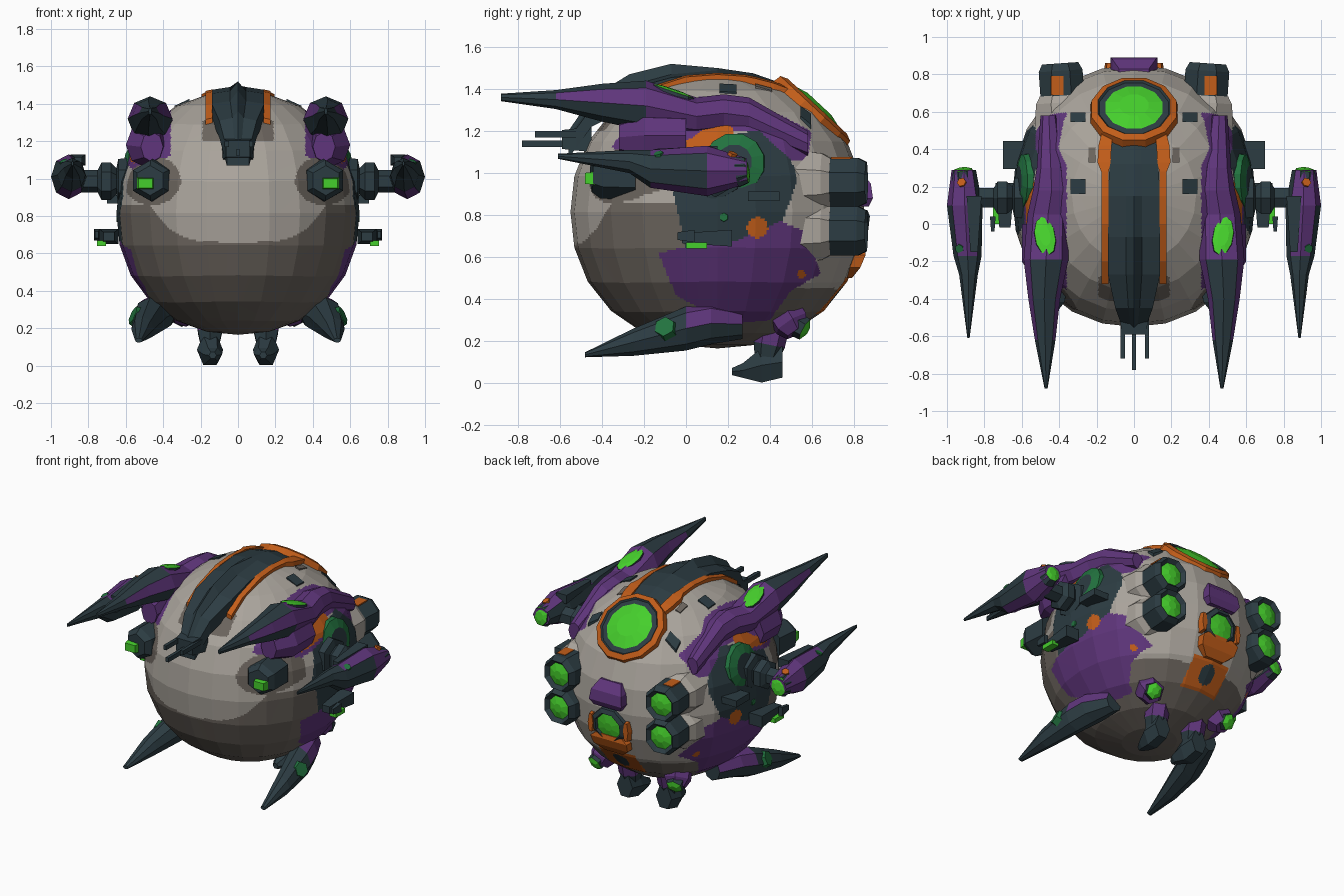
import bpy, bmesh, math
from mathutils import Vector

if "Cube" in bpy.data.objects:
    bpy.data.objects.remove(bpy.data.objects["Cube"], do_unlink=True)

PALETTE = {
    "light_grey": (0.40, 0.37, 0.33), "dark_grey": (0.15, 0.13, 0.112),
    "purple": (0.115, 0.036, 0.20), "slate": (0.025, 0.045, 0.055),
    "orange": (0.54, 0.11, 0.01), "bright_green": (0.06, 0.62, 0.025),
    "dark_green": (0.016, 0.17, 0.05)}
NAMES = list(PALETTE)
MATS = []
for key, rgb in PALETTE.items():
    m = bpy.data.materials.new(key)
    m.use_nodes = True
    m.diffuse_color = (*rgb, 1)
    bsdf = m.node_tree.nodes["Principled BSDF"]
    bsdf.inputs["Base Color"].default_value = (*rgb, 1)
    bsdf.inputs["Roughness"].default_value = 0.8
    MATS.append(m)

CENTRE, RADII, POWER = Vector((0, 0.15, 0.815)), Vector((0.65, 0.7, 0.65)), 2.15


def finish(name, bm, mirror=False):
    bmesh.ops.recalc_face_normals(bm, faces=bm.faces)
    mesh = bpy.data.meshes.new(name)
    bm.to_mesh(mesh)
    bm.free()
    for m in MATS:
        mesh.materials.append(m)
    ob = bpy.data.objects.new(name, mesh)
    bpy.context.collection.objects.link(ob)
    if mirror:
        ob.modifiers.new("Mirror", "MIRROR").use_mirror_merge = False
    return ob


def loft(name, rings, colour, mirror=False):
    """Skin a row of rings; colour is a name or a rule of band number and normal."""
    bm = bmesh.new()
    rows = [[bm.verts.new(p) for p in r] for r in rings]
    bands = {bm.faces.new(rows[0][::-1]): -1, bm.faces.new(rows[-1]): len(rows) - 1}
    n = len(rows[0])
    for i, (a, b) in enumerate(zip(rows, rows[1:])):
        for k in range(n):
            bands[bm.faces.new((a[k], a[(k + 1) % n], b[(k + 1) % n], b[k]))] = i
    bmesh.ops.recalc_face_normals(bm, faces=bm.faces)
    for f, i in bands.items():
        f.normal_update()
        f.material_index = NAMES.index(colour if isinstance(colour, str) else colour(i, f.normal))
    return finish(name, bm, mirror)


def blade(name, sections, colour, sides=8, mirror=True):
    """Sections are y, x, z, half width, half height."""
    rings = [[Vector((x + w * math.cos(a), y, z + h * math.sin(a)))
              for a in (math.tau * k / sides for k in range(sides))]
             for y, x, z, w, h in sections]
    return loft(name, rings, colour, mirror)


def turned(name, origin, axis, profile, colours, sides=8, mirror=False, squash=1.0):
    """Profile is distance along axis and radius; one colour per band, then the end cap."""
    q = Vector(axis).to_track_quat("Z", "Y")
    rings = [[Vector(origin) + q @ Vector((r * squash * math.cos(a), r * math.sin(a), t))
              for a in (math.tau * (k + 0.5) / sides for k in range(sides))]
             for t, r in profile]
    rule = colours if isinstance(colours, str) else (lambda i, n: colours[max(i, 0)])
    return loft(name, rings, rule, mirror)


def box(name, centre, size, colour, taper=1.0, mirror=False):
    """Block along y whose front end is scaled by taper."""
    x, y, z = centre
    w, d, h = (s / 2 for s in size)
    rings = [[Vector((x + i * w * t, yy, z + k * h * t))
              for i, k in ((-1, -1), (1, -1), (1, 1), (-1, 1))]
             for yy, t in ((y - d, taper), (y + d, 1))]
    return loft(name, rings, colour, mirror)


def hull_z(x, y):
    s = abs(x / RADII.x) ** POWER + abs((y - CENTRE.y) / RADII.y) ** POWER
    return CENTRE.z + RADII.z * max(0, 1 - s) ** (1 / POWER)


def inside(u, v, poly):
    hit = False
    for (a, b), (c, d) in zip(poly, poly[1:] + poly[:1]):
        if (b > v) != (d > v) and u < (c - a) * (v - b) / (d - b) + a:
            hit = not hit
    return hit


# Painted hull regions on each flank, in y and z
LOWER = [(-.13, .62), (.05, .66), (.25, .68), (.45, .77), (.58, .72), (.64, .52),
         (.5, .44), (.4, .3), (.2, .28), (-.05, .42)]
UPPER = [(-.36, 1.12), (-.1, 1.05), (.1, 1.1), (.2, 1.2), (.35, 1.2), (.5, 1.06),
         (.58, 1.06), (.6, 1.2), (.4, 1.3), (.2, 1.41), (-.3, 1.41)]
MIDDLE = [(-.06, .9), (0, .64), (.35, .69), (.46, .77), (.53, .96), (.5, 1.07),
          (.35, 1.21), (0, 1.13)]
FLASH = [(-.1, 1.08), (0, 1.15), (.17, 1.27), (.23, 1.2), (.2, 1.14), (0, 1.1)]


def paint(c):
    x, y, z = abs(c.x), c.y, c.z
    if x > 0.3:
        if math.hypot(y - .34, z - .74) < .05 or math.hypot(y - .55, z - .52) < .02:
            return "orange"
        if inside(y, z, FLASH):
            return "orange"
        if x > .36 and inside(y, z, UPPER) or inside(y, z, LOWER):
            return "purple"
        if inside(y, z, MIDDLE):
            return "slate"
    if y > .5 and z < .62:
        if math.hypot(x, z - .42) < .055:
            return "slate"
        if z > .33 and x < .08 + .06 * (z < .5):
            return "orange"
    if y < -.1 and math.hypot((x - .46) / .14, (z - .99) / .12) < 1.1:
        return "dark_grey"
    if y < -.28 and x < .19 and z > 1.2:
        return "dark_grey"
    limit = .45 if y > .4 else .86
    if y < 0 and x < .47:
        limit = .66 + .2 * (x / .47) ** 4
    return "light_grey" if z > limit else "dark_grey"


# Faceted hull
bm = bmesh.new()
bmesh.ops.create_uvsphere(bm, u_segments=24, v_segments=12, radius=1)
for v in bm.verts:
    norm = sum(abs(k) ** POWER for k in v.co) ** (1 / POWER)
    v.co = CENTRE + (v.co / norm) * RADII
for step in range(4):
    bmesh.ops.subdivide_edges(bm, edges=bm.edges[:], cuts=1, use_grid_fill=True)
for f in bm.faces:
    f.material_index = NAMES.index(paint(f.calc_center_median()))
finish("hull", bm)

# Small hatches on the upper hull
for name, x, y, w, d in (("front", .3, .2, .04, .04), ("middle", .225, .37, .018, .04),
                         ("rear", .3, .57, .04, .025)):
    rings = [[Vector((x + i * w, y + k * d, hull_z(x + i * w, y + k * d) + lift))
              for i, k in ((-1, -1), (1, -1), (1, 1), (-1, 1))] for lift in (-.03, .005)]
    loft("hatch_" + name, rings, "dark_grey" if name == "middle" else "slate", mirror=True)

# Spine with a sharp ridge, flanked by orange rails
rings = []
for y, w, shoulder, ridge in ((-.56, .06, 1.17, 1.2), (-.45, .1, 1.32, 1.36), (-.27, .14, 1.41, 1.47),
                              (-.07, .14, 1.465, 1.52), (.15, .14, 1.485, 1.5),
                              (.32, .13, 1.465, 1.475), (.42, .12, 1.43, 1.44), (.53, .1, 1.375, 1.38)):
    half = [(w, shoulder - .1), (w, shoulder - .01), (w * .3, shoulder + .005)]
    pts = half + [(0, ridge)] + [(-a, b) for a, b in half[::-1]]
    rings.append([Vector((a, y, b)) for a, b in pts])
loft("spine", rings, "slate")
rings = []
for y, x, w in ((-.32, .155, .018), (-.2, .155, .018), (0, .155, .018), (.15, .155, .018),
                (.28, .155, .02), (.33, .16, .035), (.42, .155, .035), (.5, .14, .03)):
    z = hull_z(x, y)
    rings.append([Vector((x + a * w, y, z + b)) for a, b in ((-1, -.05), (1, -.05), (1, .018), (-1, .026))])
loft("spine_rail", rings, "orange", mirror=True)

# Nose gun below the spine
box("nose_gun_block", (0, -.52, 1.16), (.17, .14, .12), "slate", .75)
for name, x, z, end in (("centre", 0, 1.14, -.78), ("right", -.06, 1.185, -.72), ("left", .07, 1.185, -.72)):
    box("nose_barrel_" + name, (x, (end - .5) / 2, z), (.022, -.5 - end, .03), "slate")

# Upper rear eye
turned("upper_eye", (0, .595, 1.285), (0, .68, .73),
       [(-.06, .25), (.03, .235), (.045, .2), (.035, .19), (.04, .158), (.06, .08)],
       ["orange", "orange", "slate", "slate", "bright_green", "bright_green"], 12)

# Rear port with purple hood and orange chin
turned("rear_port", (0, .8, .71), (0, 1, -.12),
       [(-.05, .14), (.05, .13), (.065, .1), (.05, .092), (.06, .03)],
       ["slate", "slate", "slate", "bright_green", "bright_green"], 8)
hood = [[Vector((s * w, y, z)) for s, y in ((-1, .7), (1, .7), (1, out), (-1, out))]
        for z, w, out in ((.84, .1, .87), (.88, .125, .89), (.95, .115, .88), (1.01, .08, .83))]
loft("port_hood", hood, "purple")
chin = [[Vector((s * w, y, z)) for s, y in ((-1, .65), (1, .65), (1, out), (-1, out))]
        for z, w, out in ((.5, .07, .79), (.55, .13, .83), (.61, .14, .855), (.64, .1, .85))]
loft("port_chin", chin, "orange")
blade("port_side_rim", [(.76, .135, .7, .03, .09), (.86, .135, .7, .02, .07)], "orange", 6)

# Four rear thrusters on pale mounts
for name, z in (("upper", .955), ("lower", .725)):
    axis = (.07, 1, 0)
    turned(name + "_thruster_mount", (.375, .5, z), axis,
           [(0, .17), (.15, .15), (.19, .125)], "light_grey", 8, True)
    turned(name + "_thruster", (.37, .5, z), axis,
           [(.1, .11), (.17, .127), (.32, .127), (.36, .105), (.335, .08), (.35, .03)],
           ["slate", "slate", "slate", "slate", "bright_green", "bright_green"], 8, True)
box("thruster_patch", (.41, .74, 1.072), (.065, .1, .008), "orange", mirror=True)


# Upper shoulder fins with long blades
def fin_colour(i, n):
    if i in (1, 2):
        return "purple" if abs(n.x) > .6 and n.z > 0 else "slate"
    return "purple" if i > 2 else "slate"


blade("upper_fin", [(-.88, .47, 1.36, .008, .018), (-.62, .475, 1.35, .055, .045),
                    (-.4, .48, 1.335, .085, .09), (-.19, .47, 1.32, .12, .12),
                    (.05, .46, 1.27, .11, .09), (.18, .44, 1.285, .1, .09),
                    (.3, .445, 1.27, .075, .09), (.58, .455, 1.14, .045, .06)], fin_colour)
turned("fin_lamp", (.475, -.07, 1.375), (.06, .33, 1),
       [(-.04, .125), (.018, .11), (.026, .06)], ["slate", "bright_green", "bright_green"], 10, True, .5)
blade("fin_root", [(-.32, .46, 1.17, .06, .08), (-.2, .49, 1.18, .11, .12), (0, .49, 1.18, .11, .11)],
      "purple")

# Side arms carrying outrigger blades
turned("side_hub", (.5, .23, 1.03), (1, 0, .2),
       [(0, .16), (.1, .145), (.12, .085)], ["dark_green", "dark_green", "slate"], 12, True)
turned("side_arm", (.55, .14, .985), (1, 0, 0),
       [(0, .13), (.09, .12), (.1, .07), (.13, .1), (.18, .1), (.2, .06), (.33, .06)], "slate", 6, True)


def outrigger_colour(i, n):
    if i < 2 or n.x < -.5:
        return "slate"
    return "slate" if i == 2 and n.x > .8 else "purple"


blade("outrigger", [(-.61, .885, 1.08, .006, .012), (-.27, .885, 1.055, .05, .055),
                    (-.17, .89, 1.02, .075, .09), (.1, .905, 1.01, .095, .12),
                    (.29, .91, 1.01, .065, .06)], outrigger_colour)
box("outrigger_claw", (.855, .0, 1.1), (.08, .3, .06), "slate", .5, True)
turned("outrigger_mark", (.93, -.13, 1.085), (.4, -.3, 1), [(-.02, .025), (.012, .025)],
       "dark_green", 6, True)
turned("outrigger_lamp", (.915, .27, 1.01), (.1, 1, .15), [(-.03, .08), (.02, .065), (.03, .03)],
       ["slate", "bright_green", "bright_green"], 8, True, .85)
turned("outrigger_spot", (.92, .22, 1.085), (.3, .4, 1), [(-.02, .025), (.012, .025)], "orange", 6, True)

# Small flank guns
box("flank_gun", (.69, .1, .69), (.1, .24, .08), "slate", .6, True)
box("flank_gun_lamp", (.73, .05, .655), (.05, .1, .03), "bright_green", mirror=True)
box("flank_gun_barb", (.755, .0, .7), (.03, .08, .06), "slate", .6, True)
box("flank_block", (.64, .37, .89), (.12, .15, .045), "slate", mirror=True)
turned("flank_spot", (.635, .18, .79), (1, 0, 0), [(0, .025), (.015, .02)], "dark_green", 6, True)

# Front lamps
turned("front_lamp", (.45, -.25, .99), (.1, -1, 0),
       [(0, .12), (.16, .11), (.2, .08)], "slate", 6, True)
box("front_lamp_glass", (.495, -.45, .975), (.095, .06, .065), "bright_green", .8, True)

# Lower fins
blade("lower_fin", [(-.48, .53, .135, .02, .012), (-.25, .51, .195, .06, .065), (0, .47, .26, .09, .105),
                    (.12, .43, .285, .1, .1), (.27, .39, .28, .06, .07)],
      lambda i, n: "purple" if i >= 2 and n.z > .2 and n.x > -.3 else "slate")
turned("lower_fin_lamp", (.553, -.1, .265), (.9, -.25, .4), [(-.03, .06), (.012, .05)],
       "dark_green", 6, True)

# Belly feet and lamp pods
turned("foot_leg", (.15, .42, .3), (0, -.2, -1), [(0, .08), (.12, .075), (.22, .05)],
       ["purple", "slate", "slate"], 6, True)
blade("foot", [(.22, .135, .055, .02, .02), (.27, .135, .06, .05, .04), (.36, .15, .085, .07, .095),
               (.46, .15, .1, .06, .085)], "slate", 6)
turned("belly_pod", (.27, .46, .35), (.2, .5, -.8),
       [(0, .09), (.08, .09), (.13, .06)], "purple", 6, True)
turned("belly_pod_lamp", (.3, .54, .27), (.2, .9, -.5),
       [(-.04, .06), (.03, .055), (.045, .025)], ["slate", "bright_green", "bright_green"], 6, True)
